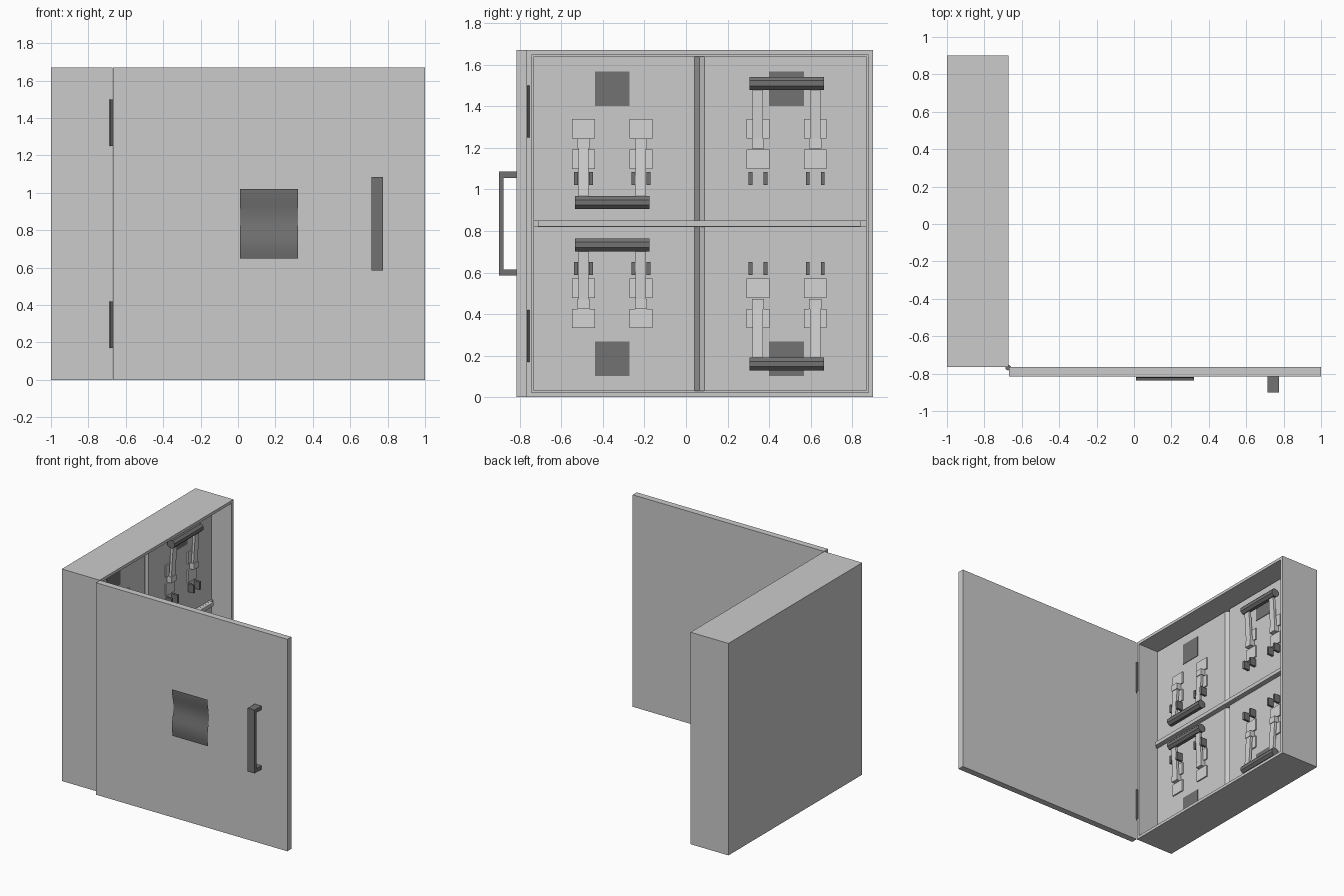
import bpy, bmesh, math
from mathutils import Vector

if "Cube" in bpy.data.objects:
    bpy.data.objects.remove(bpy.data.objects["Cube"])


def material(name, v):
    m = bpy.data.materials.new(name)
    m.diffuse_color = (v, v, v, 1)
    m.use_nodes = True
    m.node_tree.nodes["Principled BSDF"].inputs["Base Color"].default_value = m.diffuse_color
    return m


LIGHT = material("light grey enamel", 0.6)
DARK = material("dark grey", 0.17)
METAL = material("pale metal", 0.66)


def finish(name, bm, mat):
    bmesh.ops.recalc_face_normals(bm, faces=bm.faces)
    me = bpy.data.meshes.new(name)
    bm.to_mesh(me)
    bm.free()
    me.materials.append(mat)
    ob = bpy.data.objects.new(name, me)
    bpy.context.collection.objects.link(ob)
    return ob


def add_box(bm, x, y, z):
    """Axis-aligned box from (min, max) pairs."""
    vs = bmesh.ops.create_cube(bm, size=1)["verts"]
    for v in vs:
        v.co = [(a + b) / 2 + c * abs(b - a) for c, (a, b) in zip(v.co, (x, y, z))]
    return vs


def boxes(name, mat, *dims):
    bm = bmesh.new()
    for d in dims:
        add_box(bm, *d)
    return finish(name, bm, mat)


def prism(name, mat, pts, vec):
    """Extrude a closed 3D outline along a vector."""
    bm = bmesh.new()
    f = bm.faces.new([bm.verts.new(p) for p in pts])
    r = bmesh.ops.extrude_face_region(bm, geom=[f])
    vs = [g for g in r["geom"] if isinstance(g, bmesh.types.BMVert)]
    bmesh.ops.translate(bm, verts=vs, vec=vec)
    return finish(name, bm, mat)


def ring(n, r):
    return [(r * math.cos(math.tau * (i + .5) / n), r * math.sin(math.tau * (i + .5) / n))
            for i in range(n)]


# Cabinet shell, hollowed from its open +x side
bm = bmesh.new()
add_box(bm, (-1, -.67), (-.765, .9), (0, 1.67))
mouth = max(bm.faces, key=lambda f: f.calc_center_median().x)
bmesh.ops.inset_region(bm, faces=[mouth], thickness=.032)
r = bmesh.ops.extrude_face_region(bm, geom=[mouth])
bmesh.ops.translate(bm, vec=(-.2, 0, 0),
                    verts=[g for g in r["geom"] if isinstance(g, bmesh.types.BMVert)])
if mouth.is_valid:
    bm.faces.remove(mouth)
finish("cabinet_shell", bm, LIGHT)

# Mounting panel with a V groove down the middle
P = -.84
outline = [(-.872, -.734), (P, -.734), (P, .04), (P - .026, .065),
           (P, .088), (P, .869), (-.872, .869)]
prism("mounting_panel", LIGHT, [(x, y, .031) for x, y in outline], (0, 0, 1.608))

# Horizontal divider
boxes("divider", LIGHT,
      ((-.87, -.825), (-.734, .869), (.82, .85)),
      ((-.87, -.8), (-.712, .84), (.8205, .8495)))

# Door, its grip and its hinges
boxes("door", LIGHT, ((-.667, 1), (-.815, -.765), (0, 1.67)))
boxes("door_handle", DARK,
      ((.715, .775), (-.9, -.878), (.585, 1.085)),
      ((.715, .775), (-.88, -.814), (.585, .615)),
      ((.715, .775), (-.88, -.814), (1.055, 1.085)))
for i, z in enumerate((.17, 1.25)):
    prism(f"hinge_{i}", DARK, [(-.673 + a, -.768 + b, z) for a, b in ring(10, .015)], (0, 0, .25))

# Wavy notice sheet on the door
bm = bmesh.new()
rows = []
for i in range(13):
    t = i / 12
    y = -.828 - .009 * math.sin(t * math.tau * 1.25)
    z = .65 + .37 * t
    rows.append([bm.verts.new((x, y, z)) for x in (.01, .32)])
for a, b in zip(rows, rows[1:]):
    bm.faces.new((a[0], a[1], b[1], b[0]))
bm.normal_update()
sheet = finish("notice_sheet", bm, DARK)
if sheet.data.polygons[0].normal.y > 0:
    sheet.data.flip_normals()
for p in sheet.data.polygons:
    p.use_smooth = True


def knife_switch(tag, cy, is_open, flip):
    """Two-bladed switch; flip mirrors it into the lower half."""
    def Z(a, b):
        return tuple(sorted((1.67 - a, 1.67 - b))) if flip else (a, b)

    # label square
    boxes(f"label_{tag}", DARK, ((P - .01, P + .004), (cy - .084, cy + .084), Z(1.402, 1.567)))
    clips, prongs, pivots = [], [], []
    blades = bmesh.new()
    for s in (-1, 1):
        c = cy + s * .138
        # contact plates
        for z in (Z(1.245, 1.338), Z(1.098, 1.192)):
            clips.append(((P - .01, P + .01), (c - .055, c + .055), z))
        # pivot block
        pivots.append(((P - .01, -.80), (c - .029, c + .029), Z(1.197, 1.245)))
        # jaws gripping the blade
        for k in (-.036, .036):
            prongs.append(((P - .01, -.79), (c + k - .009, c + k + .009), Z(1.02, 1.083)))
        # swinging blade, leaning slightly outwards
        z0, z1 = (1.22, 1.51) if is_open else (1.22, .937)
        for v in add_box(blades, (-.827, -.807), (c - .025, c + .025), Z(min(z0, z1), max(z0, z1))):
            end = Z(z1, z1)[0]
            if abs(v.co.z - end) < .01:
                v.co.x += .018
    boxes(f"contact_plates_{tag}", METAL, *clips)
    boxes(f"pivots_{tag}", METAL, *pivots)
    boxes(f"jaws_{tag}", DARK, *prongs)
    finish(f"blades_{tag}", blades, METAL)
    # insulated cross bar
    zc = Z(z1, z1)[0]
    prism(f"cross_bar_{tag}", DARK,
          [(-.797 + a, cy - .179, zc + b) for a, b in ring(8, .034)], (0, .358, 0))


for name, cy, is_open in (("closed", -.355, False), ("open", .484, True)):
    for flip in (False, True):
        knife_switch(f"{name}_{'lower' if flip else 'upper'}", cy, is_open, flip)
